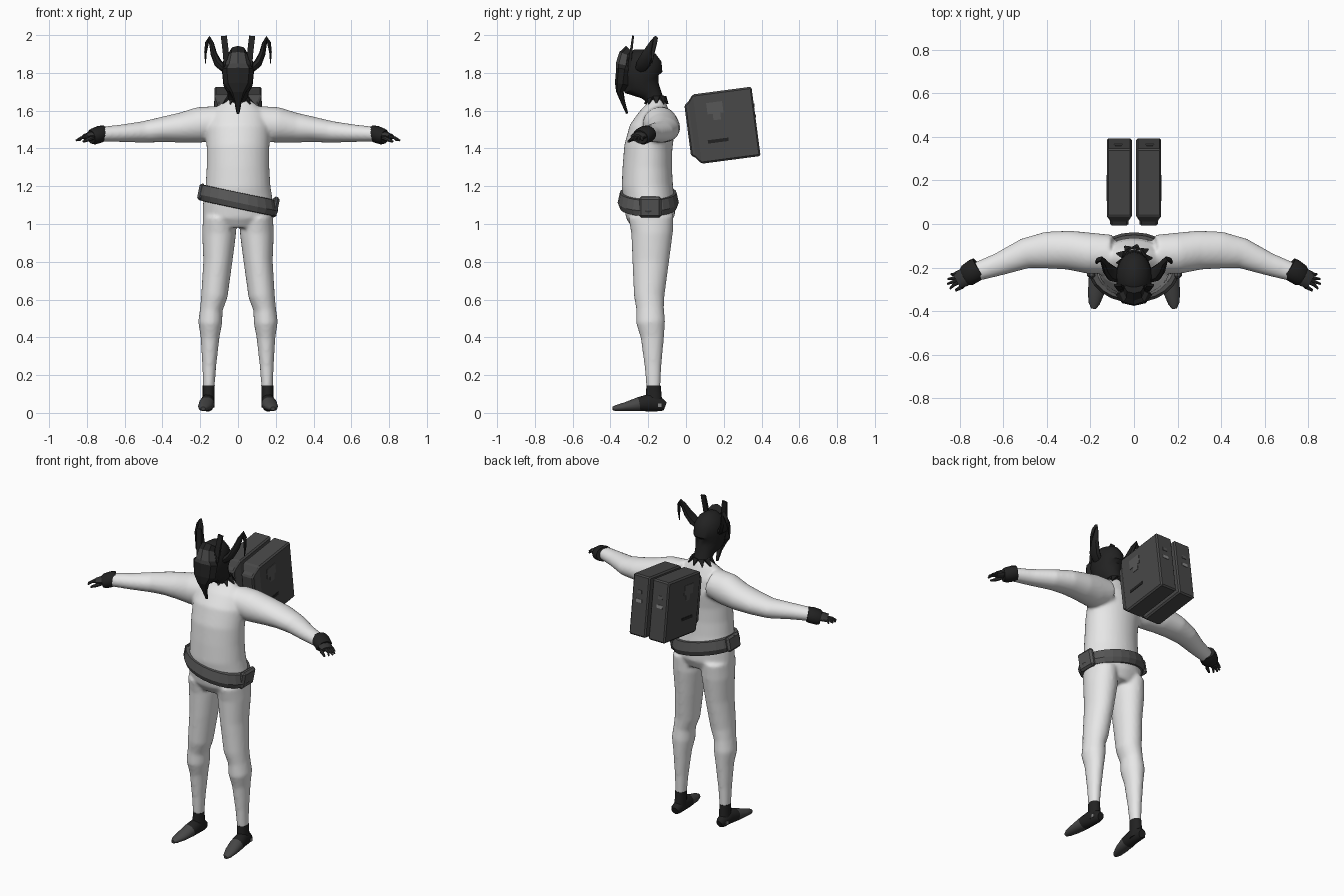
import bpy, bmesh, math
from mathutils import Vector

cube = bpy.data.objects.get("Cube")
if cube:
    bpy.data.objects.remove(cube, do_unlink=True)


def material(name, value):
    m = bpy.data.materials.new(name)
    m.use_nodes = True
    colour = (value, value, value, 1)
    m.diffuse_color = colour
    m.node_tree.nodes["Principled BSDF"].inputs["Base Color"].default_value = colour
    return m


WHITE = material("white suit", 0.8)
BLACK = material("black leather", 0.016)
CHARCOAL = material("charcoal", 0.035)
GREY = material("dark grey", 0.065)
BELT = material("belt grey", 0.095)
PATCH = material("light grey patch", 0.25)

X, Y = Vector((1, 0, 0)), Vector((0, 1, 0))


def loft(bm, rings, axis, n=16, s=1):
    """Skin elliptical rings (x, y, z, r1, r2); four sides make a box section."""
    pts = [Vector((r[0] * s, r[1], r[2])) for r in rings]
    loops = []
    for i, (c, r) in enumerate(zip(pts, rings)):
        t = (pts[min(i + 1, len(pts) - 1)] - pts[max(i - 1, 0)]).normalized()
        u = (axis - t * axis.dot(t)).normalized()
        v = t.cross(u)
        k, off = (math.sqrt(2), math.pi / 4) if n == 4 else (1, 0)
        loops.append([bm.verts.new(c + u * r[3] * k * math.cos(off + a) + v * r[4] * k * math.sin(off + a))
                      for a in (2 * math.pi * j / n for j in range(n))])
    for a, b in zip(loops, loops[1:]):
        for j in range(n):
            bm.faces.new((a[j], a[(j + 1) % n], b[(j + 1) % n], b[j]))
    bm.faces.new(loops[0])
    bm.faces.new(loops[-1])


def finish(name, bm, *mats, smooth=True, rule=None):
    bmesh.ops.recalc_face_normals(bm, faces=bm.faces)
    if rule:
        for f in bm.faces:
            f.material_index = int(rule(f.calc_center_median()))
    me = bpy.data.meshes.new(name)
    bm.to_mesh(me)
    bm.free()
    ob = bpy.data.objects.new(name, me)
    bpy.context.collection.objects.link(ob)
    for m in mats:
        me.materials.append(m)
    if smooth:
        bpy.ops.object.select_all(action='DESELECT')
        ob.select_set(True)
        bpy.context.view_layer.objects.active = ob
        bpy.ops.object.shade_smooth_by_angle(angle=math.radians(40))
    return ob


def part(name, rings, axis, *mats, n=16, s=1, smooth=True, rule=None):
    bm = bmesh.new()
    loft(bm, rings, axis, n, s)
    return finish(name, bm, *mats, smooth=smooth, rule=rule)


def box(name, loc, size, mat, bevel=0.0, tilt=(0, 0, 0)):
    bm = bmesh.new()
    bmesh.ops.create_cube(bm, size=1)
    bmesh.ops.scale(bm, vec=size, verts=bm.verts)
    ob = finish(name, bm, mat, smooth=False)
    ob.location, ob.rotation_euler = loc, tilt
    if bevel:
        ob.modifiers.new("bevel", 'BEVEL').width = bevel
    return ob


# Suit: torso, arms and legs fused into one smooth skin
torso = [(0, -.185, .985, .14, .1), (0, -.188, 1.04, .187, .13), (0, -.195, 1.12, .185, .135),
         (0, -.205, 1.2, .172, .136), (0, -.205, 1.3, .166, .131), (0, -.2, 1.4, .166, .128),
         (0, -.18, 1.5, .17, .12), (0, -.16, 1.58, .15, .088), (0, -.155, 1.63, .1, .055),
         (0, -.155, 1.66, .06, .04)]
arm = [(.1, -.14, 1.54, .09, .085), (.2, -.135, 1.525, .095, .095), (.3, -.12, 1.51, .09, .08),
       (.4, -.12, 1.5, .085, .067), (.5, -.135, 1.487, .07, .057), (.62, -.185, 1.48, .053, .046),
       (.74, -.225, 1.475, .042, .038)]
leg = [(.1, -.185, 1.04, .085, .12), (.1, -.18, .95, .09, .11), (.107, -.187, .8, .077, .097),
       (.125, -.195, .62, .07, .081), (.141, -.19, .55, .06, .073), (.147, -.187, .48, .064, .077),
       (.148, -.178, .4, .05, .062), (.152, -.175, .25, .037, .045), (.155, -.172, .12, .03, .036)]
bm = bmesh.new()
loft(bm, torso, X, 32)
for s in (1, -1):
    loft(bm, arm, Y, 24, s)
    loft(bm, leg, X, 24, s)
suit = finish("suit", bm, WHITE)
remesh = suit.modifiers.new("fuse", 'REMESH')
remesh.mode, remesh.voxel_size, remesh.use_smooth_shade = 'VOXEL', 0.01, True
soften = suit.modifiers.new("soften", 'SMOOTH')
soften.factor, soften.iterations = 0.5, 6

# Belt: slanted band around the hips with a ridged outer face
bm = bmesh.new()
section = [(-.03, .045), (.0, .042), (.012, -.012), (.0, -.042), (-.03, -.045)]
loops = []
for i in range(24):
    a = 2 * math.pi * i / 24
    loops.append([bm.verts.new(((.2 + d) * math.cos(a), -.2 + (.15 + d) * math.sin(a),
                                1.125 - .21 * (.2 + d) * math.cos(a) + h)) for d, h in section])
for i, a in enumerate(loops):
    b = loops[(i + 1) % len(loops)]
    for j in range(len(section)):
        k = (j + 1) % len(section)
        bm.faces.new((a[j], a[k], b[k], b[j]))
finish("belt", bm, BELT, smooth=False)
box("left_belt_pouch", (.195, -.19, 1.09), (.035, .12, .11), BELT, .012, (0, .2, 0))
box("right_belt_pouch", (-.195, -.19, 1.17), (.03, .12, .09), BELT, .012, (0, .2, 0))

# Head: hooded skull with neck, and a ridged mask ending in a pointed beard
head = [(0, -.15, 1.6, .055, .045), (0, -.165, 1.66, .052, .045), (0, -.19, 1.705, .058, .06),
        (0, -.235, 1.74, .078, .1), (0, -.24, 1.8, .084, .115), (0, -.24, 1.86, .08, .11),
        (0, -.24, 1.9, .058, .08), (0, -.24, 1.925, .02, .03)]
part("head", head, X, BLACK, n=20)
mask = [(0, -.312, 1.585, .008, .006), (0, -.335, 1.65, .02, .012), (0, -.35, 1.7, .042, .02),
        (0, -.335, 1.74, .075, .042), (0, -.325, 1.82, .084, .045), (0, -.318, 1.84, .066, .055),
        (0, -.31, 1.895, .05, .045), (0, -.29, 1.915, .045, .04)]
part("mask", mask, X, BLACK, GREY, n=8, smooth=False,
     rule=lambda c: 1.835 < c.z < 1.897 and c.y < -.32 and abs(c.x) < .05)

# Small collar points round the neck
for i in range(9):
    a = 2 * math.pi * i / 9
    x, y = math.cos(a), math.sin(a)
    part(f"collar_point_{i + 1}", [(x * .05, -.157 + y * .045, 1.675, .018, .006),
                                   (x * .085, -.157 + y * .062, 1.635, .003, .003)],
         Vector((-y, x, 0)), BLACK, n=4, smooth=False)

horn = [(.07, -.24, 1.82, .03, .02), (.105, -.225, 1.85, .038, .022), (.128, -.2, 1.9, .032, .017),
        (.14, -.175, 1.955, .02, .013), (.152, -.16, 1.985, .012, .01), (.164, -.165, 1.96, .012, .01),
        (.172, -.175, 1.91, .01, .007), (.172, -.18, 1.85, .002, .002)]
blade = [(.058, -.3, 1.83, .016, .008), (.066, -.29, 1.92, .016, .007), (.075, -.28, 1.995, .016, .005)]
cuff = [(.712, -.2, 1.48, .05, .042), (.73, -.212, 1.476, .054, .045), (.765, -.235, 1.463, .052, .043),
        (.778, -.242, 1.46, .044, .036)]
palm = [(.75, -.228, 1.468, .035, .024), (.785, -.248, 1.468, .042, .02), (.812, -.263, 1.462, .036, .014)]
foot = [(.155, -.112, .035, .022, .024), (.157, -.13, .042, .03, .035), (.16, -.19, .055, .036, .048),
        (.166, -.25, .046, .042, .038), (.175, -.32, .033, .037, .024), (.183, -.365, .026, .026, .017),
        (.185, -.388, .022, .012, .01)]
ankle = [(.156, -.168, .03, .033, .045), (.156, -.17, .08, .031, .042), (.155, -.172, .145, .032, .038)]

for s, side in ((1, "left"), (-1, "right")):
    # Headgear
    part(f"{side}_horn", horn, Y, BLACK, n=8, s=s)
    part(f"{side}_head_blade", blade, X, BLACK, n=4, s=s, smooth=False)

    # Gloves
    part(f"{side}_cuff", cuff, Y, BLACK, s=s)
    part(f"{side}_palm", palm, Y, CHARCOAL, n=10, s=s)
    for i in range(4):
        y, reach = -.285 + .016 * i, (.845, .857, .855, .84)[i]
        finger = [(.795, y + .022, 1.463, .009, .009), (.83, y + .004, 1.456, .008, .008),
                  (reach, y - .012 + .006 * i, 1.442, .005, .005)]
        part(f"{side}_finger_{i + 1}", finger, Y, CHARCOAL, n=8, s=s)
    thumb = [(.76, -.255, 1.462, .012, .012), (.79, -.288, 1.448, .011, .011), (.82, -.305, 1.436, .006, .006)]
    part(f"{side}_thumb", thumb, Y, CHARCOAL, n=8, s=s)

    # Shoes with dark heels
    part(f"{side}_shoe", foot, X, GREY, BLACK, n=14, s=s, rule=lambda c: c.y > -.23)
    part(f"{side}_ankle", ankle, X, BLACK, s=s)
    box(f"{side}_heel_patch", (s * .189, -.14, .04), (.006, .018, .02), PATCH)

    # Backpack: two tilted cases that narrow towards the back of the wearer
    tilt = (math.radians(7.5), 0, 0)
    case = part(f"{side}_case", [(0, -.208, 0, .042, .135), (0, -.185, 0, .042, .15),
                                 (0, -.157, 0, .0575, .185), (0, .157, 0, .0575, .185)],
                X, GREY, n=4, smooth=False)
    case.location, case.rotation_euler = (s * .0675, .215, 1.523), tilt
    case.modifiers.new("bevel", 'BEVEL').width = .008

    def plate(name, loc, size, mat):
        ob = box(f"{side}_{name}", (0, 0, 0), size, mat)
        ob.parent, ob.location = case, loc

    plate("side_badge", (s * .058, -.05, .1), (.004, .085, .06), BELT)
    plate("side_badge_tail", (s * .058, -.045, .055), (.004, .04, .04), BELT)
    plate("side_scratch", (s * .058, -.055, -.075), (.004, .11, .018), BLACK)
    plate("back_label", (s * .005, .158, .03), (.04, .004, .02), PATCH)
    plate("back_dark_label", (s * .005, .158, .085), (.03, .004, .02), BELT)
